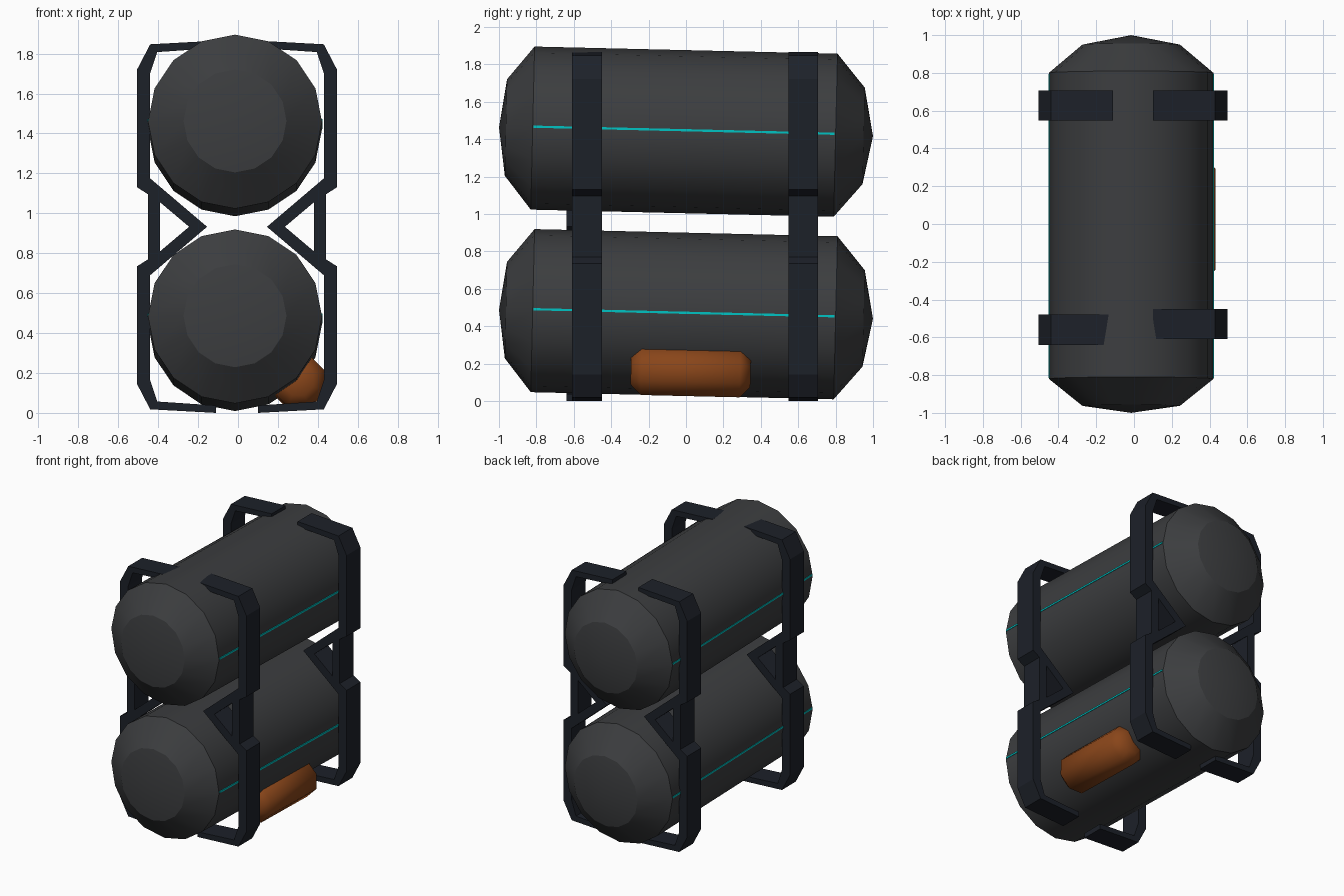
import bpy, bmesh, math

if "Cube" in bpy.data.objects:
    bpy.data.objects.remove(bpy.data.objects["Cube"])

TILT = -0.0235          # tanks lean slightly, front end higher
TANK_X, TANK_R = -0.015, 0.436


def material(name, rgb):
    m = bpy.data.materials.new(name)
    m.diffuse_color = (*rgb, 1)
    m.use_nodes = True
    m.node_tree.nodes["Principled BSDF"].inputs["Base Color"].default_value = m.diffuse_color
    return m


DARK = material("dark_grey", (0.045, 0.047, 0.05))
NAVY = material("navy_black", (0.012, 0.015, 0.022))
CYAN = material("cyan", (0.0, 0.55, 0.55))
RUST = material("rust_orange", (0.25, 0.06, 0.01))


def finish(bm, name, mat, loc=(0, 0, 0), tilt=0.0, smooth=None):
    bmesh.ops.recalc_face_normals(bm, faces=bm.faces)
    me = bpy.data.meshes.new(name)
    bm.to_mesh(me)
    bm.free()
    me.materials.append(mat)
    ob = bpy.data.objects.new(name, me)
    bpy.context.collection.objects.link(ob)
    ob.location = loc
    ob.rotation_euler.x = tilt
    if smooth:
        bpy.ops.object.select_all(action='DESELECT')
        ob.select_set(True)
        bpy.context.view_layer.objects.active = ob
        bpy.ops.object.shade_smooth_by_angle(angle=math.radians(smooth))
    return ob


def lathe(profile, sides, phase=0.0):
    """Revolve (y, radius) pairs around the y axis; radius 0 makes a tip."""
    bm = bmesh.new()
    rings = []
    for y, r in profile:
        if r == 0:
            rings.append([bm.verts.new((0, y, 0))] * sides)
        else:
            angles = [phase + math.tau * i / sides for i in range(sides)]
            rings.append([bm.verts.new((r * math.cos(a), y, r * math.sin(a))) for a in angles])
    for a, b in zip(rings, rings[1:]):
        for i in range(sides):
            j = (i + 1) % sides
            bm.faces.new(list(dict.fromkeys((a[i], a[j], b[j], b[i]))))
    return bm


def box(size):
    bm = bmesh.new()
    bmesh.ops.create_cube(bm, size=1)
    bmesh.ops.scale(bm, vec=size, verts=bm.verts)
    return bm


# Two tanks with faceted domed ends, and a thin light strip along each side
TANK = [(-1, 0), (-0.963, 0.258), (-0.82, TANK_R), (0.80, TANK_R), (0.95, 0.258), (1, 0)]
for label, z in (("lower", 0.464), ("upper", 1.44)):
    finish(lathe(TANK, 16), label + "_tank", DARK, (TANK_X, 0, z), TILT, 29)
    for side, x in (("right", 0.4345), ("left", -0.4325)):
        finish(box((0.01, 1.61, 0.012)), f"{label}_{side}_light_strip", CYAN,
               (TANK_X + x, -0.01, z + 0.008), TILT)

# Small pod on the lower right of the bottom tank
k = 1 / math.cos(math.pi / 8)
POD = [(-0.32, 0), (-0.32, 0.075 * k), (-0.265, 0.13 * k),
       (0.265, 0.13 * k), (0.32, 0.075 * k), (0.32, 0)]
finish(lathe(POD, 8, math.pi / 8), "side_pod", RUST, (0.302, 0.025, 0.156), TILT, 50)

# Bracket half profile: (outer, inner) point pairs from the bottom arm to the waist
HALF = [((0.105, 0.0), (0.105, 0.037)), ((0.435, 0.018), (0.40, 0.057)),
        ((0.50, 0.143), (0.435, 0.163)), ((0.50, 0.735), (0.435, 0.69)),
        ((0.445, 0.77), (0.385, 0.81))]
HEIGHT = 1.865


def bracket(name, side, y0, width=0.16):
    bm = bmesh.new()

    def vert(p):
        return bm.verts.new((side * p[0] - 0.005, y0, p[1]))

    def flip(p):
        return (p[0], HEIGHT - p[1])

    pairs = HALF + [(flip(o), flip(i)) for o, i in reversed(HALF)]
    strip = [(vert(o), vert(i)) for o, i in pairs]
    for (a, b), (c, d) in zip(strip, strip[1:]):
        bm.faces.new((a, c, d, b))
    # pointed wedge between the tanks
    tip, hole = vert((0.15, HEIGHT / 2)), vert((0.24, HEIGHT / 2))
    bm.faces.new((strip[3][1], strip[4][1], hole, tip))
    bm.faces.new((tip, hole, strip[5][1], strip[6][1]))
    ext = bmesh.ops.extrude_face_region(bm, geom=bm.faces[:], use_keep_orig=True)
    moved = [g for g in ext["geom"] if isinstance(g, bmesh.types.BMVert)]
    bmesh.ops.translate(bm, vec=(0, width, 0), verts=moved)
    finish(bm, name, NAVY)


# Four brackets; the front left one sits a little further forward
bracket("front_right_bracket", 1, -0.61)
bracket("front_left_bracket", -1, -0.64)
bracket("back_right_bracket", 1, 0.547)
bracket("back_left_bracket", -1, 0.547)
